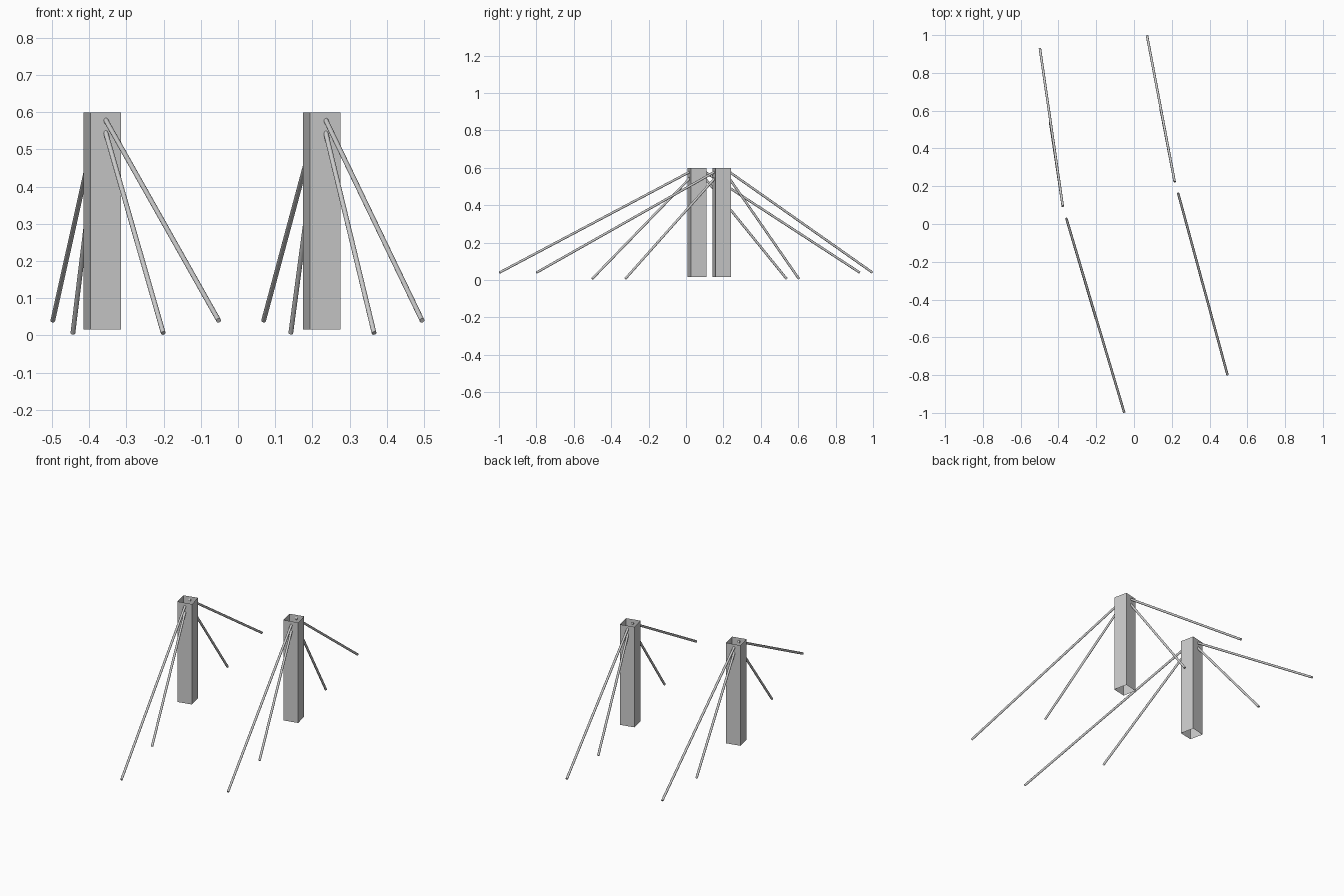
import bpy, bmesh, math
from mathutils import Vector

if "Cube" in bpy.data.objects:
    bpy.data.objects.remove(bpy.data.objects["Cube"])

ANGLE = math.radians(12.4)   # both posts are turned a little
SIDE, BOTTOM, TOP = 0.084, 0.016, 0.60
ROD_RADIUS = 0.0065


def new_object(name, bm):
    mesh = bpy.data.meshes.new(name)
    bm.to_mesh(mesh)
    bm.free()
    obj = bpy.data.objects.new(name, mesh)
    bpy.context.collection.objects.link(obj)
    return obj


def post(name, x, y):
    """Thin-walled square tube, open at both ends."""
    bm = bmesh.new()
    h = SIDE / 2
    corners = [(-h, -h), (h, -h), (h, h), (-h, h)]
    low = [bm.verts.new((cx, cy, BOTTOM)) for cx, cy in corners]
    high = [bm.verts.new((cx, cy, TOP)) for cx, cy in corners]
    for i in range(4):
        j = (i + 1) % 4
        bm.faces.new((low[i], low[j], high[j], high[i]))
    obj = new_object(name, bm)
    obj.location = (x, y, 0)
    obj.rotation_euler.z = ANGLE


def rod(name, start, end):
    """Straight capped cylinder between two points."""
    a, b = Vector(start), Vector(end)
    bm = bmesh.new()
    bmesh.ops.create_cone(bm, cap_ends=True, segments=12, radius1=ROD_RADIUS,
                          radius2=ROD_RADIUS, depth=(b - a).length)
    for f in bm.faces:
        f.smooth = len(f.verts) == 4
    for e in bm.edges:
        e.smooth = all(f.smooth for f in e.link_faces)
    obj = new_object(name, bm)
    obj.location = (a + b) / 2
    obj.rotation_euler = (b - a).to_track_quat('Z', 'Y').to_euler()


# Each post: centre, then per side the rod root and the far / near ground ends
layout = {
    "left": ((-0.365, 0.059), {
        "front": ((-0.358, 0.029), (-0.052, -0.997), (-0.201, -0.502)),
        "back": ((-0.377, 0.094), (-0.498, 0.929), (-0.444, 0.538))}),
    "right": ((0.225, 0.191), {
        "front": ((0.234, 0.162), (0.495, -0.799), (0.366, -0.325)),
        "back": ((0.215, 0.225), (0.069, 0.997), (0.142, 0.604))}),
}

for side, (centre, rods) in layout.items():
    post(f"{side}_post", *centre)
    for face, (root, far, near) in rods.items():
        rod(f"{side}_{face}_upper_rod", (*root, 0.583), (*far, 0.04))
        rod(f"{side}_{face}_lower_rod", (*root, 0.553), (*near, 0.006))
